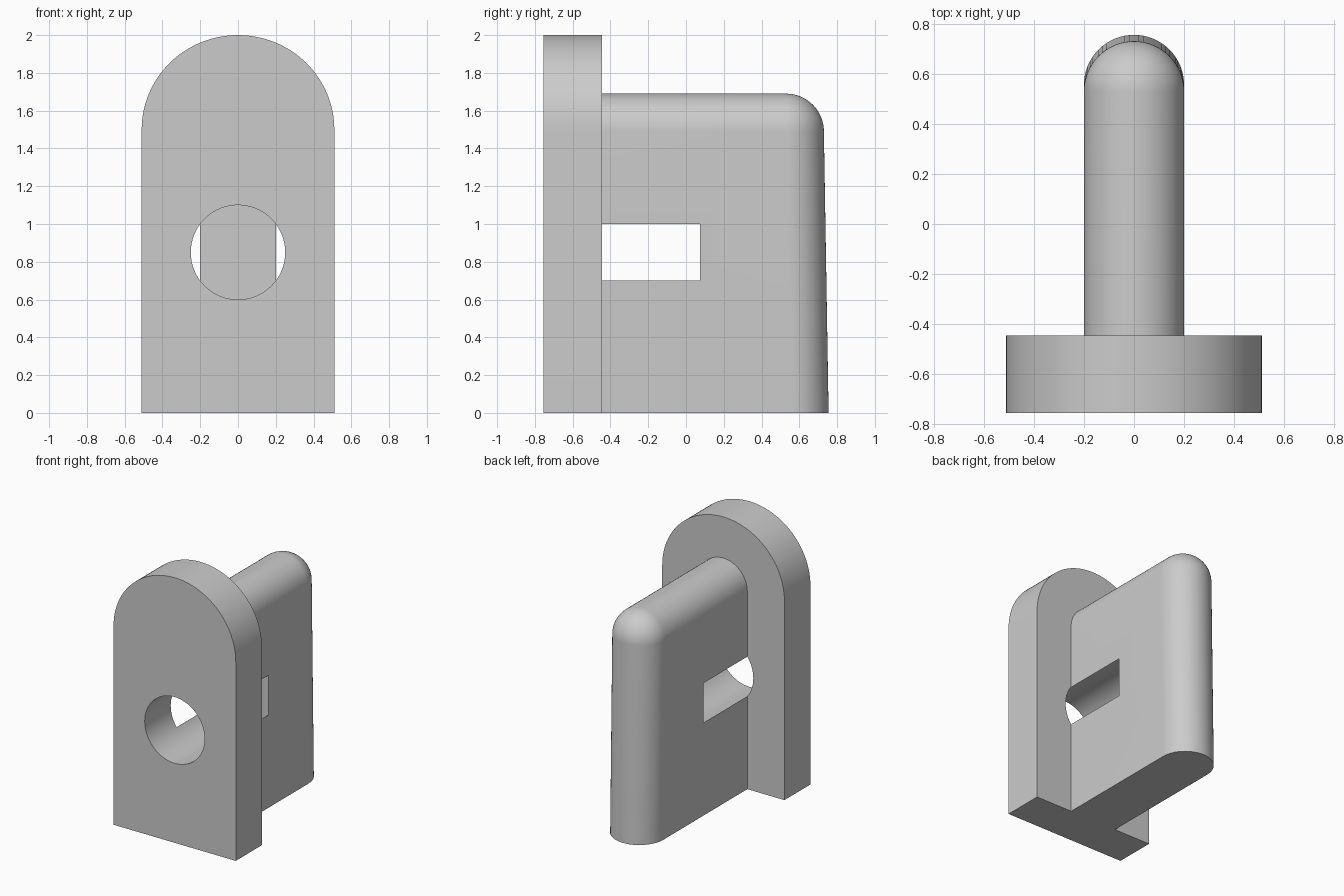
import bpy, bmesh
from math import sin, cos, pi, radians

if "Cube" in bpy.data.objects:
    bpy.data.objects.remove(bpy.data.objects["Cube"])

GREY = (0.6, 0.6, 0.6, 1)
mat = bpy.data.materials.new("plain grey")
mat.use_nodes = True
mat.diffuse_color = GREY
mat.node_tree.nodes["Principled BSDF"].inputs["Base Color"].default_value = GREY


def make_object(name, bm):
    bmesh.ops.recalc_face_normals(bm, faces=bm.faces)
    mesh = bpy.data.meshes.new(name)
    bm.to_mesh(mesh)
    bm.free()
    mesh.materials.append(mat)
    ob = bpy.data.objects.new(name, mesh)
    bpy.context.collection.objects.link(ob)
    return ob


def loft(name, rings):
    """Skin closed rings of points and cap both ends."""
    bm = bmesh.new()
    rows = [[bm.verts.new(p) for p in ring] for ring in rings]
    n = len(rows[0])
    for a, b in zip(rows, rows[1:]):
        for i in range(n):
            j = (i + 1) % n
            bm.faces.new((a[i], a[j], b[j], b[i]))
    bm.faces.new(rows[0])
    bm.faces.new(rows[-1])
    bmesh.ops.remove_doubles(bm, verts=bm.verts, dist=1e-5)
    return make_object(name, bm)


def combine(target, other, operation):
    mod = target.modifiers.new(operation, 'BOOLEAN')
    mod.operation = operation
    mod.solver = 'EXACT'
    mod.object = other
    bpy.context.view_layer.objects.active = target
    bpy.ops.object.modifier_apply(modifier=mod.name)
    bpy.data.objects.remove(other)


# Arched upright plate
HALF, SHOULDER, TOP = 0.51, 1.5, 2.0
STEPS = 48
outline = [(-HALF, 0), (HALF, 0)]
outline += [(HALF * cos(pi * i / STEPS), SHOULDER + (TOP - SHOULDER) * sin(pi * i / STEPS))
            for i in range(STEPS + 1)]
bracket = loft("bracket", [[(x, y, z) for x, z in outline] for y in (-0.755, -0.445)])

# Rounded fin behind the plate, with a slightly leaning back
R, FIN_TOP = 0.2, 1.69
TURN = 32


def fin_ring(r, centre_y, z):
    arc = [(r * cos(pi * i / TURN), centre_y + r * sin(pi * i / TURN), z) for i in range(TURN + 1)]
    return [(-r, -0.6, z), (r, -0.6, z)] + arc


rings = [fin_ring(R, 0.555, 0)]
for k in range(16):
    t = pi / 2 * k / 16
    rings.append(fin_ring(R * cos(t), 0.53, FIN_TOP - R + R * sin(t)))
rings.append(fin_ring(0.002, 0.53, FIN_TOP))
fin = loft("fin", rings)
combine(bracket, fin, 'UNION')

# Blind round hole, wider than the fin so it opens on both sides
HOLE_R, HOLE_Z = 0.25, 0.85
circle = [(HOLE_R * cos(2 * pi * i / 64), HOLE_Z + HOLE_R * sin(2 * pi * i / 64)) for i in range(64)]
hole = loft("hole_cutter", [[(x, y, z) for x, z in circle] for y in (-0.9, 0.075)])
hole.hide_render = True
combine(bracket, hole, 'DIFFERENCE')

# Smooth curved surfaces, crisp edges
bpy.ops.object.select_all(action='DESELECT')
bracket.select_set(True)
bpy.context.view_layer.objects.active = bracket
bpy.ops.object.shade_smooth_by_angle(angle=radians(30))
